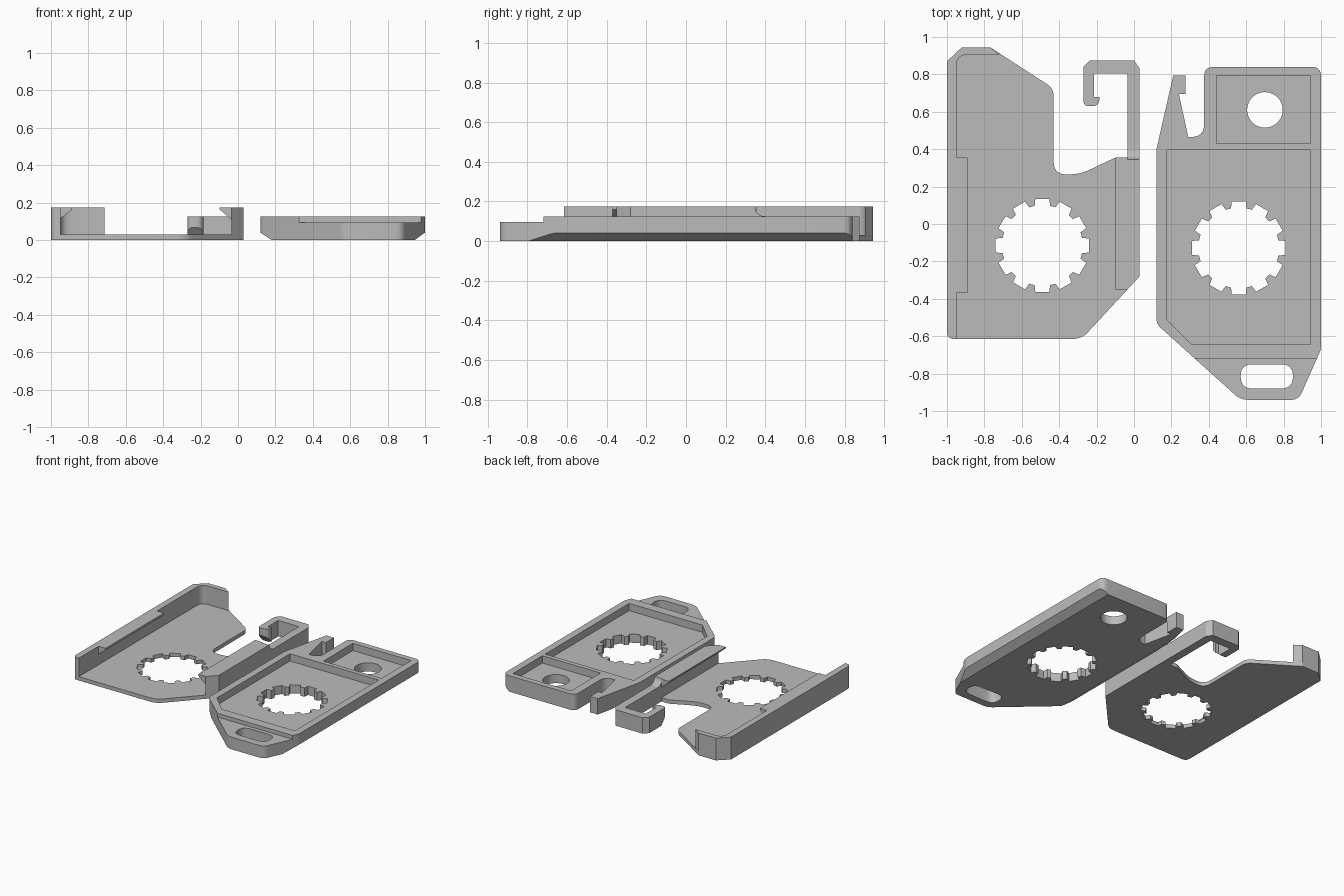
import bpy
import bmesh
import math
from mathutils import Vector

cube = bpy.data.objects.get("Cube")
if cube:
    bpy.data.objects.remove(cube, do_unlink=True)

grey = bpy.data.materials.new("plain_grey")
grey.use_nodes = True
colour = (0.5, 0.5, 0.5, 1)
grey.diffuse_color = colour
grey.node_tree.nodes["Principled BSDF"].inputs["Base Color"].default_value = colour


def rounded(points, steps=6):
    """Outline from (u, v) corners; an optional third value rounds the corner."""
    outline = []
    for i, point in enumerate(points):
        corner = Vector(point[:2])
        if len(point) == 2:
            outline.append(corner)
            continue
        before = Vector(points[i - 1][:2])
        after = Vector(points[(i + 1) % len(points)][:2])
        start = corner + (before - corner).normalized() * point[2]
        end = corner + (after - corner).normalized() * point[2]
        for s in range(steps + 1):
            t = s / steps
            outline.append(start * (1 - t) ** 2 + corner * 2 * t * (1 - t) + end * t ** 2)
    return outline


def prism(name, points, low, high, axis="Z"):
    """Extrude an outline along an axis."""
    place = {
        "Z": lambda u, v, w: (u, v, w),
        "Y": lambda u, v, w: (u, w, v),
        "X": lambda u, v, w: (w, u, v),
    }[axis]
    outline = rounded(points)
    bm = bmesh.new()
    bottom = [bm.verts.new(place(p.x, p.y, low)) for p in outline]
    top = [bm.verts.new(place(p.x, p.y, high)) for p in outline]
    bm.faces.new(bottom)
    bm.faces.new(top)
    for i in range(len(outline)):
        bm.faces.new((bottom[i - 1], bottom[i], top[i], top[i - 1]))
    bmesh.ops.recalc_face_normals(bm, faces=bm.faces)
    mesh = bpy.data.meshes.new(name)
    bm.to_mesh(mesh)
    bm.free()
    mesh.materials.append(grey)
    obj = bpy.data.objects.new(name, mesh)
    bpy.context.collection.objects.link(obj)
    return obj


def activate(obj):
    bpy.ops.object.select_all(action="DESELECT")
    obj.select_set(True)
    bpy.context.view_layer.objects.active = obj


def carve(obj, *cutters):
    """Subtract each cutter, then discard it."""
    for cutter in cutters:
        cutter.hide_render = True
        activate(obj)
        cut = obj.modifiers.new("cut", "BOOLEAN")
        cut.operation = "DIFFERENCE"
        cut.solver = "EXACT"
        cut.object = cutter
        bpy.ops.object.modifier_apply(modifier=cut.name)
        bpy.data.objects.remove(cutter, do_unlink=True)


def circle(x, y, radius, sides=48):
    turn = math.tau / sides
    return [(x + radius * math.cos(i * turn), y + radius * math.sin(i * turn))
            for i in range(sides)]


def toothed_ring(x, y, teeth=12, outer=0.252, inner=0.216):
    """Outline of the notched round opening."""
    points = []
    for i in range(teeth):
        for offset, radius in ((-11, inner), (-8.5, outer), (8.5, outer), (11, inner)):
            a = math.tau * i / teeth + math.radians(offset)
            points.append((x + radius * math.cos(a), y + radius * math.sin(a)))
    return points


def box(left, right, front, back, r=0):
    corners = [(left, front), (right, front), (right, back), (left, back)]
    return [c + (r,) for c in corners] if r else corners


BELOW, ABOVE = -0.1, 0.3
FLOOR, RIM, WALL = 0.03, 0.125, 0.175

# Sliding holder: base plate with notched opening
base = prism("holder_plate", [
    (-1, -0.615, 0.04), (-0.28, -0.615, 0.05), (-0.035, -0.35), (-0.035, 0.355),
    (-0.1, 0.355), (-0.29, 0.265, 0.06), (-0.43, 0.265, 0.07), (-0.43, 0.725, 0.04),
    (-0.77, 0.945), (-0.92, 0.945), (-1, 0.87)], 0, FLOOR)
carve(base, prism("opening_cutter", toothed_ring(-0.49, -0.115), BELOW, ABOVE))

# Outer wall wrapping round the back corner, and its overhanging lip
outer_wall = prism("holder_outer_wall", [
    (-1, -0.615, 0.04), (-0.95, -0.615), (-0.95, 0.905, 0.06), (-0.715, 0.905),
    (-0.77, 0.945), (-0.92, 0.945), (-1, 0.87)], FLOOR, WALL)
outer_lip = prism("holder_outer_lip", [
    (-0.95, 0.115), (-0.89, 0.16), (-0.89, WALL), (-0.95, WALL)], -0.37, 0.355, "Y")

# Inner wall stepping down to the hook arm, and its lip
inner_wall = prism("holder_inner_wall", [
    (-0.35, 0), (0.805, 0), (0.805, RIM), (0.43, RIM),
    (0.36, RIM, 0.04), (0.345, WALL), (-0.35, WALL)], -0.035, 0.03, "X")
carve(inner_wall, prism("diagonal_cutter", [
    (-0.1, -0.42), (0.09, -0.5), (0.09, -0.215)], BELOW, ABOVE))
inner_lip = prism("holder_inner_lip", [
    (-0.035, 0.11), (-0.035, WALL), (-0.1, WALL), (-0.1, 0.165)], -0.35, 0.355, "Y")

# Hook with its barbed tip
hook = prism("holder_hook", [
    (0.03, 0.805), (0.03, 0.83), (0, 0.875), (-0.235, 0.875), (-0.27, 0.84),
    (-0.27, 0.63, 0.03), (-0.185, 0.63, 0.04), (-0.185, 0.68), (-0.215, 0.68),
    (-0.215, 0.805)], 0, RIM)
carve(hook, prism("tip_cutter", [
    (0.6, -0.02), (0.71, -0.02), (0.6, 0.1)], -0.4, -0.1, "X"))

# Tray with catch arm
tray = prism("tray", [
    (0.12, -0.535, 0.03), (0.57, -0.94, 0.04), (0.88, -0.94, 0.04), (1, -0.67, 0.02),
    (1, 0.84, 0.05), (0.375, 0.84, 0.05), (0.375, 0.465, 0.07), (0.29, 0.465),
    (0.24, 0.695), (0.275, 0.695), (0.275, 0.795), (0.21, 0.795), (0.12, 0.4)], 0, RIM)
recess_floor = 0.068
carve(
    tray,
    # sloping lower edges on both long sides
    prism("left_edge_cutter", [(0.05, -0.05), (0.255, -0.05), (0.06, 0.08)], -2, 2, "Y"),
    prism("right_edge_cutter", [(0.875, -0.05), (1.1, -0.05), (1.055, 0.08)], -2, 2, "Y"),
    # lowered front tab
    prism("tab_cutter", box(0, 2, -2, -0.72), 0.095, ABOVE),
    # two recesses
    prism("main_recess_cutter", [
        (0.175, 0.395), (0.175, -0.51), (0.31, -0.645), (0.945, -0.645), (0.945, 0.395)],
        recess_floor, ABOVE),
    prism("small_recess_cutter", box(0.44, 0.945, 0.43, 0.795), recess_floor, ABOVE),
    # openings
    prism("toothed_cutter", toothed_ring(0.56, -0.128), BELOW, ABOVE),
    prism("round_cutter", circle(0.7, 0.61, 0.095), BELOW, ABOVE),
    prism("slot_cutter", box(0.57, 0.85, -0.88, -0.75, 0.064), BELOW, ABOVE),
)

for part in (base, outer_wall, outer_lip, inner_wall, inner_lip, hook, tray):
    activate(part)
    bpy.ops.object.shade_smooth_by_angle(angle=math.radians(25))
